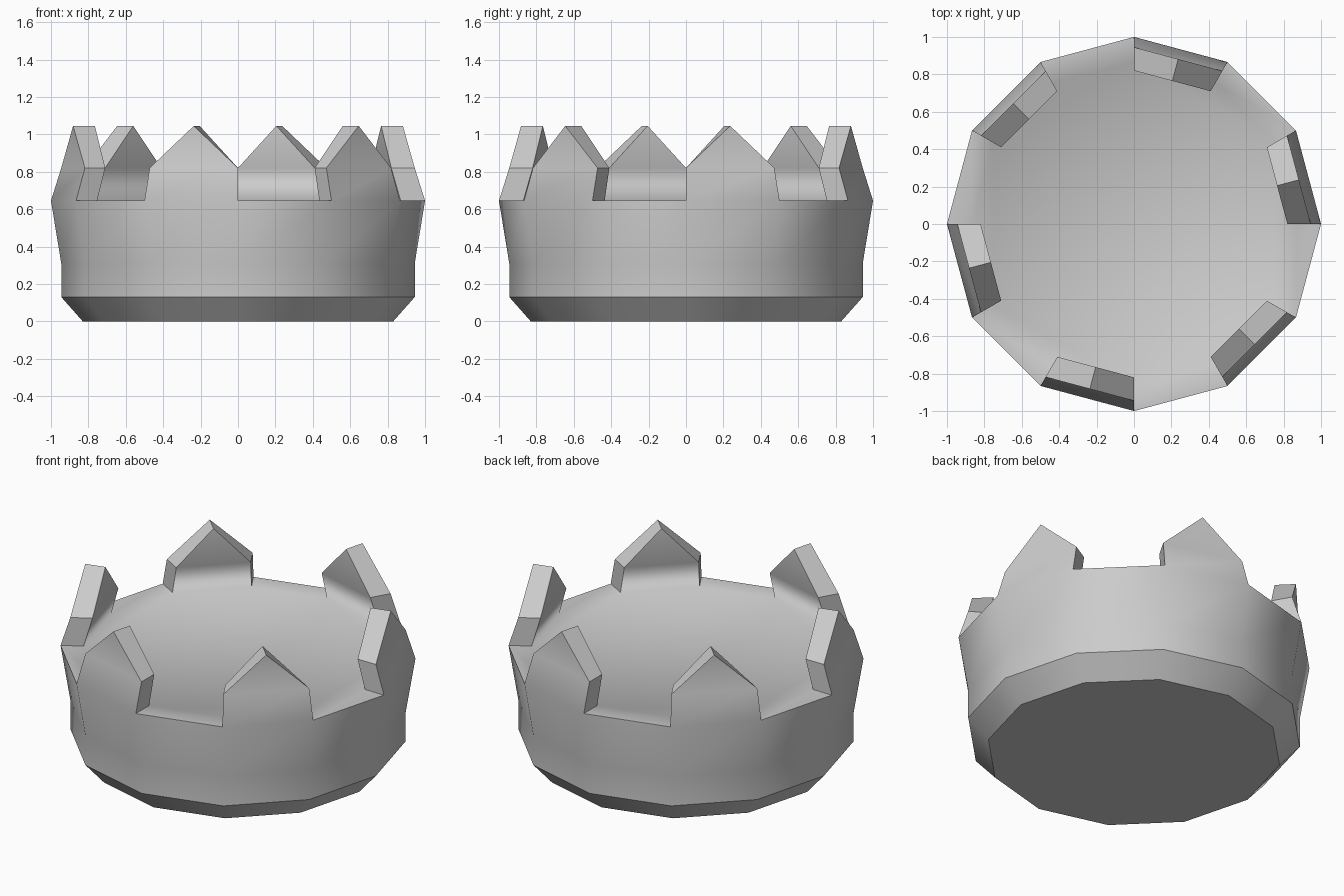
import bpy, bmesh
from math import sin, cos, pi, radians

if "Cube" in bpy.data.objects:
    bpy.data.objects.remove(bpy.data.objects["Cube"])

SIDES = 12
RIM_Z, SHOULDER_Z, TIP_Z = 0.645, 0.82, 1.045

bm = bmesh.new()


def ring(radius, z):
    return [bm.verts.new((radius * cos(2 * pi * i / SIDES),
                          radius * sin(2 * pi * i / SIDES), z)) for i in range(SIDES)]


# Outer wall: chamfered foot, straight band, flared upper band
profile = [(0.83, 0), (0.945, 0.13), (0.945, 0.31), (1.0, RIM_Z)]
rings = [ring(r, z) for r, z in profile]
for low, high in zip(rings, rings[1:]):
    for i in range(SIDES):
        j = (i + 1) % SIDES
        bm.faces.new((low[i], low[j], high[j], high[i]))
bm.faces.new(rings[0][::-1])

# Top deck inside the rim
outer = rings[-1]
inner = ring(0.87, RIM_Z)
deck = bm.faces.new(inner)


def point(radius, i):
    a = 2 * pi * i / SIDES
    return radius * cos(a), radius * sin(a)


def shoulder_and_tip(radius, i):
    (ax, ay), (bx, by) = point(radius, i), point(radius, i + 1)
    return (bm.verts.new((ax, ay, SHOULDER_Z)), bm.verts.new((bx, by, SHOULDER_Z)),
            bm.verts.new(((ax + bx) / 2, (ay + by) / 2, TIP_Z)))


# Rim: a pointed tooth on every second side, a flat gap between
for i in range(SIDES):
    j = (i + 1) % SIDES
    if i % 2:
        bm.faces.new((outer[i], outer[j], inner[j], inner[i]))
        continue
    oa, ob, ot = shoulder_and_tip(0.945, i)
    ia, ib, it = shoulder_and_tip(0.82, i)
    bm.faces.new((outer[i], outer[j], ob, oa))   # outer face
    bm.faces.new((oa, ob, ot))
    bm.faces.new((inner[j], inner[i], ia, ib))   # inner face
    bm.faces.new((ib, ia, it))
    bm.faces.new((inner[i], outer[i], oa, ia))   # sides
    bm.faces.new((outer[j], inner[j], ib, ob))
    bm.faces.new((oa, ot, it, ia))               # sloping tops
    bm.faces.new((ot, ob, ib, it))

bmesh.ops.recalc_face_normals(bm, faces=bm.faces[:])

# Smooth shading with crisp edges; the deck blends into the teeth
for f in bm.faces:
    f.smooth = True
for e in bm.edges:
    e.smooth = e.calc_face_angle(0) < radians(35) or deck in e.link_faces

mesh = bpy.data.meshes.new("toothed_drum")
bm.to_mesh(mesh)
bm.free()
bpy.context.collection.objects.link(bpy.data.objects.new("toothed_drum", mesh))
